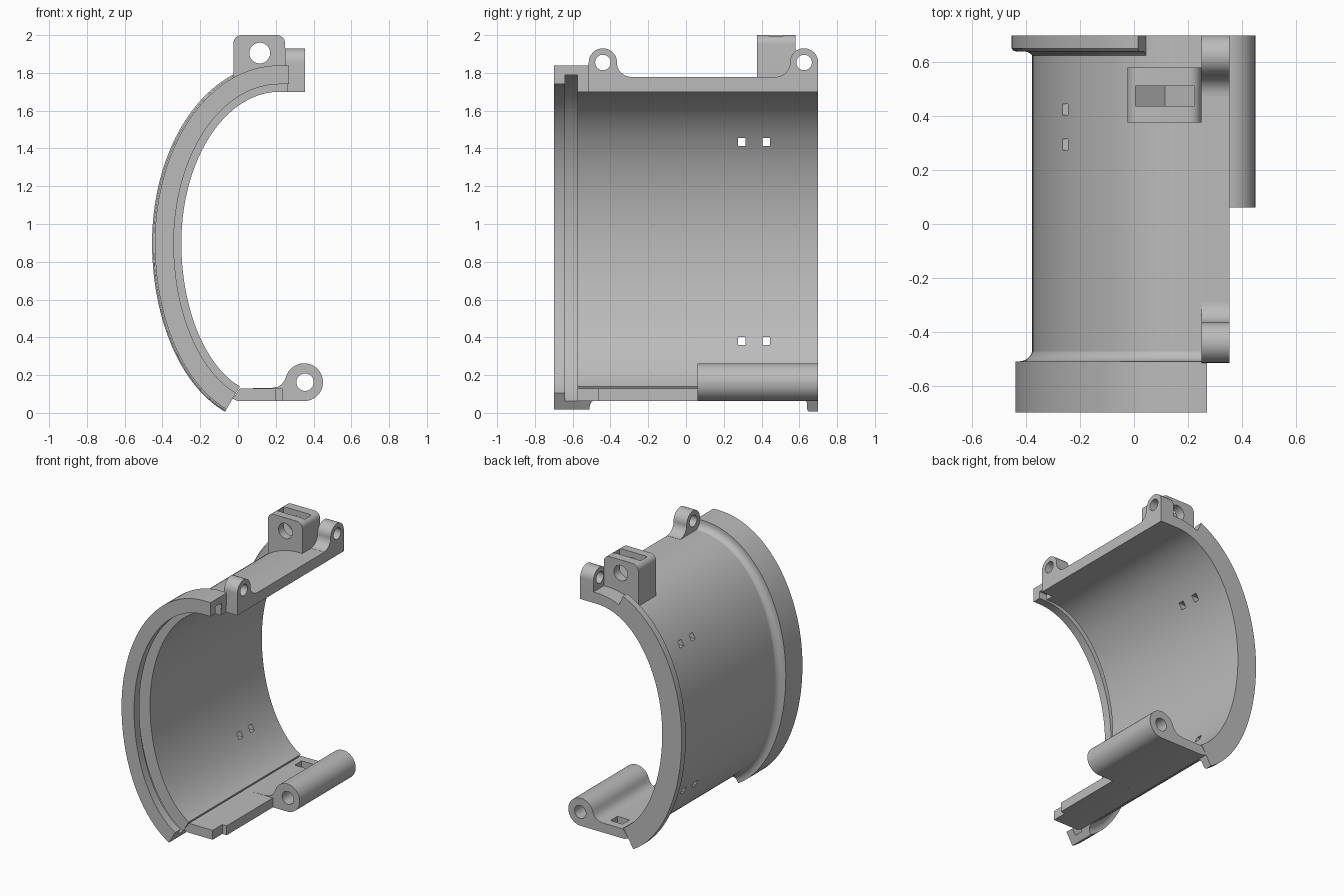
import bpy, bmesh, math
from mathutils import Vector

cube = bpy.data.objects.get("Cube")
if cube:
    bpy.data.objects.remove(cube, do_unlink=True)

grey = bpy.data.materials.new("plain_grey")
grey.use_nodes = True
colour = (0.5, 0.5, 0.5, 1)
grey.diffuse_color = colour
grey.node_tree.nodes["Principled BSDF"].inputs["Base Color"].default_value = colour


def finish(name, bm):
    """Turn a bmesh into a shaded object."""
    bmesh.ops.recalc_face_normals(bm, faces=bm.faces)
    mesh = bpy.data.meshes.new(name)
    bm.to_mesh(mesh)
    bm.free()
    mesh.materials.append(grey)
    obj = bpy.data.objects.new(name, mesh)
    bpy.context.collection.objects.link(obj)
    return obj


def loft(name, rings):
    """Skin equal closed rings and cap both ends."""
    bm = bmesh.new()
    rows = [[bm.verts.new(p) for p in ring] for ring in rings]
    n = len(rows[0])
    for a, b in zip(rows, rows[1:]):
        for i in range(n):
            j = (i + 1) % n
            bm.faces.new((a[i], a[j], b[j], b[i]))
    bm.faces.new(rows[0])
    bm.faces.new(rows[-1][::-1])
    return finish(name, bm)


def prism(name, profile, axis, lo, hi):
    """Extrude a 2D profile (y,z along x, or x,z along y)."""
    def place(p, d):
        return (d, p[0], p[1]) if axis == "x" else (p[0], d, p[1])
    return loft(name, [[place(p, d) for p in profile] for d in (lo, hi)])


def box(name, x0, x1, y0, y1, z0, z1):
    return prism(name, [(x0, z0), (x1, z0), (x1, z1), (x0, z1)], "y", y0, y1)


def arc(cx, cz, r, start, end, n=12):
    angles = [math.radians(start + (end - start) * i / n) for i in range(n + 1)]
    return [(cx + r * math.cos(a), cz + r * math.sin(a)) for a in angles]


def hole(cx, cz, r, axis, lo, hi):
    return prism("hole_cutter", arc(cx, cz, r, 0, 352.5, 47), axis, lo, hi)


def cut(obj, *cutters):
    bpy.context.view_layer.objects.active = obj
    for c in cutters:
        mod = obj.modifiers.new("cut", "BOOLEAN")
        mod.operation = "DIFFERENCE"
        mod.solver = "EXACT"
        mod.object = c
        bpy.ops.object.modifier_apply(modifier=mod.name)
        bpy.data.objects.remove(c, do_unlink=True)


def path(start, end, n=64):
    """Inner wall points and outward normals, angle in degrees on a split ellipse."""
    out = []
    for i in range(n + 1):
        t = math.radians(start + (end - start) * i / n)
        a = 0.52 if math.sin(t) >= 0 else 0.45
        c, s = math.cos(t), math.sin(t)
        out.append((Vector((-0.3 + a + a * c, 0.9 + 0.8 * s)),
                    Vector((c / a, s / 0.8)).normalized()))
    return out


def sweep(name, section, stations):
    """Sweep a (y, outward offset) section along the curved wall."""
    return loft(name, [[(p.x + m.x * o, y, p.y + m.y * o) for y, o in section]
                       for p, m in stations])


UP = Vector((0, 1))
BOTTOM = 251.8

# Curved shell with four small windows
shell = sweep("shell", [(-0.575, 0), (0.7, 0), (0.7, 0.078), (-0.575, 0.078)],
              path(BOTTOM, 90) + [(Vector((0.265, 1.7)), UP)])
cut(shell, *[box("window_cutter", -0.6, 0.1, y - 0.021, y + 0.021, z - 0.021, z + 0.021)
             for y in (0.295, 0.425) for z in (0.38, 1.435)])

# Front rim with inner groove and outer fillet
fillet = [(-0.51 + 0.05 * (1 - math.cos(a)), 0.126 - 0.05 * math.sin(a))
          for a in [math.radians(15 * i) for i in range(7)]]
rim = [(-0.7, 0.04), (-0.64, 0.04), (-0.64, 0.09), (-0.575, 0.09),
       (-0.57, 0.05), (-0.46, 0.05)]
sweep("front_rim", rim + fillet[::-1] + [(-0.51, 0.14), (-0.7, 0.14)],
      path(BOTTOM, 90) + [(Vector((0.24, 1.7)), UP), (Vector((0.27, 1.7)), UP)])

# Rear flange
sweep("rear_flange", [(0.62, 0.04), (0.7, 0.04), (0.7, 0.155), (0.652, 0.155),
                      (0.643, 0.147), (0.64, 0.135), (0.64, 0.1), (0.634, 0.086),
                      (0.62, 0.074)], path(BOTTOM, 106))

# Top strip and its two ears, mirrored along y
box("top_strip", 0.25, 0.355, -0.515, 0.7, 1.7, 1.778)
ear = ([(-0.515, 1.7)] + arc(-0.44, 1.855, 0.075, 180, 0, 24)
       + arc(-0.29, 1.855, 0.076, 180, 270)[1:] + [(-0.29, 1.7)])
for name, flip in (("front_ear", False), ("rear_ear", True)):
    def side(y):
        return 0.185 - y if flip else y
    part = prism(name, [(side(y), z) for y, z in ear], "x", 0.25, 0.355)
    cut(part, hole(side(-0.44), 1.855, 0.041, "x", 0.1, 0.5))

# Mounting block with a cross hole and a slot with a V floor
block = prism("mount_block", [(-0.025, 1.65), (0.25, 1.74)]
              + arc(0.205, 1.955, 0.045, 0, 90) + arc(0.02, 1.955, 0.045, 90, 180),
              "y", 0.377, 0.58)
slot = prism("slot_cutter", [(0.005, 2.1), (0.005, 1.9), (0.115, 1.82),
                             (0.225, 1.9), (0.225, 2.1)], "y", 0.437, 0.513)
cut(block, hole(0.115, 1.905, 0.055, "y", 0.2, 0.8), slot)

# Bottom hinge plate with barrel and pocket
hinge = prism("hinge_barrel", [(0.01, 0.13), (-0.028, 0.075), (0, 0.062)]
              + arc(0.35, 0.1625, 0.1, -90, 160, 36)
              + [(0.247, 0.173), (0.233, 0.153), (0.21, 0.138), (0.17, 0.131)],
              "y", 0.062, 0.7)
cut(hinge, hole(0.355, 0.1625, 0.046, "y", -0.2, 0.9),
    box("pocket_cutter", 0.06, 0.155, 0.56, 0.64, 0.08, 0.3))

# Stepped front part of the bottom plate
for name, x, y0, y1 in (("bottom_plate", 0.235, -0.465, 0.062),
                        ("bottom_plate_step", 0.2, -0.575, -0.465)):
    prism(name, [(0.01, 0.13), (-0.028, 0.075), (0, 0.062), (x, 0.062), (x, 0.13)],
          "y", y0, y1)

# Smooth the curved surfaces and keep the edges sharp
bpy.ops.object.select_all(action="DESELECT")
for obj in bpy.context.collection.objects:
    if obj.type == "MESH" and grey.name in obj.data.materials:
        obj.select_set(True)
        bpy.context.view_layer.objects.active = obj
bpy.ops.object.shade_smooth_by_angle(angle=math.radians(30))
